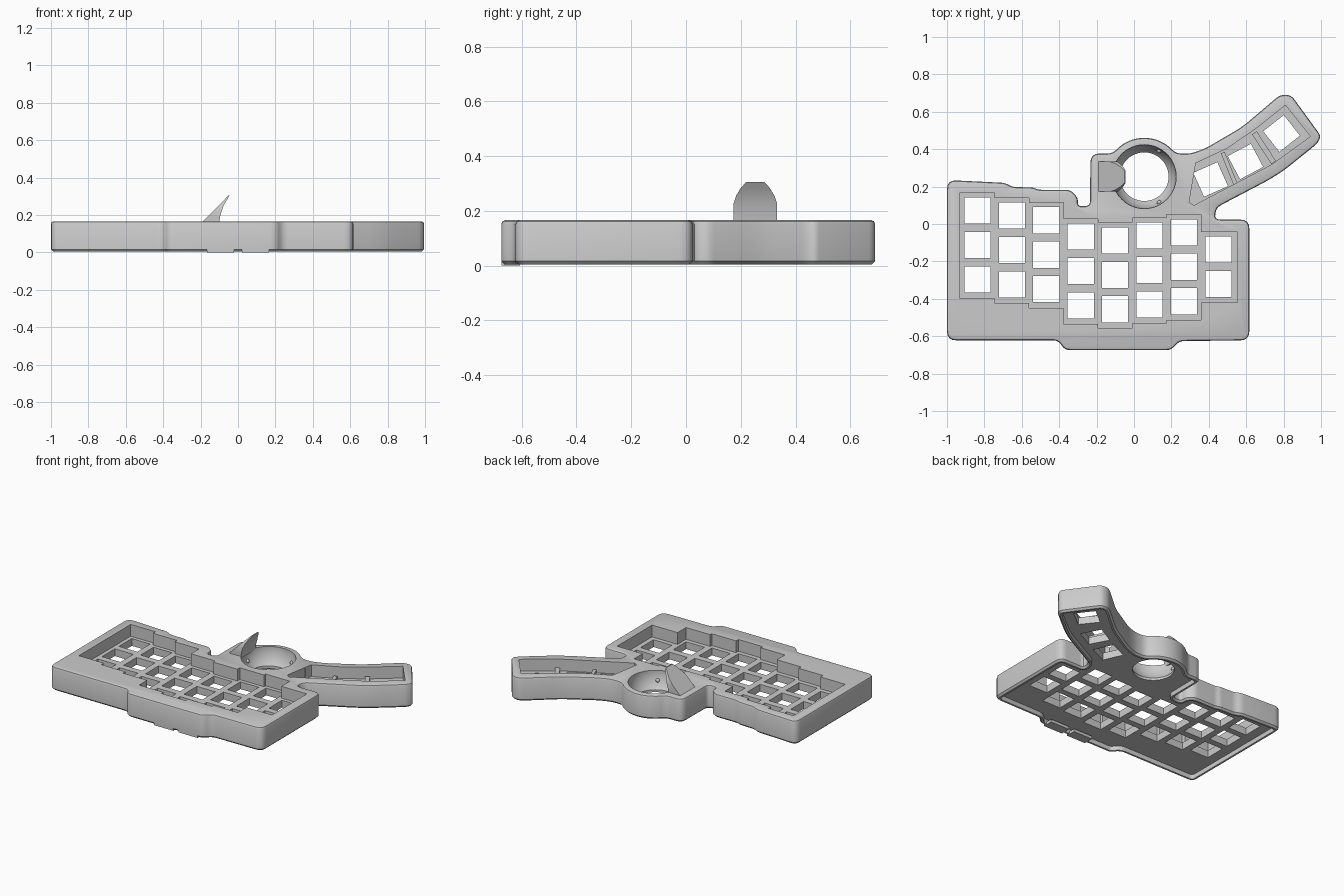
import bpy, bmesh, math
from mathutils import Vector, Matrix

if "Cube" in bpy.data.objects:
    bpy.data.objects.remove(bpy.data.objects["Cube"])

grey = bpy.data.materials.new("light_grey_plastic")
grey.use_nodes = True
tone = (0.6, 0.6, 0.6, 1)
grey.diffuse_color = tone
grey.node_tree.nodes["Principled BSDF"].inputs["Base Color"].default_value = tone


def finish(name, bm):
    bmesh.ops.recalc_face_normals(bm, faces=bm.faces[:])
    mesh = bpy.data.meshes.new(name)
    bm.to_mesh(mesh)
    bm.free()
    mesh.materials.append(grey)
    obj = bpy.data.objects.new(name, mesh)
    bpy.context.collection.objects.link(obj)
    return obj


def rounded(points, radius):
    """Replace every corner with a short curve."""
    pts = [Vector(p) for p in points]
    out = []
    for i, p in enumerate(pts):
        a, b = pts[i - 1] - p, pts[(i + 1) % len(pts)] - p
        t = min(radius, 0.45 * a.length, 0.45 * b.length)
        start, end = p + a.normalized() * t, p + b.normalized() * t
        for k in range(5):
            s = k / 4
            out.append(start * (1 - s) ** 2 + p * 2 * s * (1 - s) + end * s * s)
    return out


def inset(pts, d):
    """Move a clockwise outline inward by d."""
    out = []
    for i, p in enumerate(pts):
        a = (p - pts[i - 1]).normalized()
        b = (pts[(i + 1) % len(pts)] - p).normalized()
        na, nb = Vector((a.y, -a.x)), Vector((b.y, -b.x))
        out.append(p + (na + nb) * d / max(0.4, 1 + na.dot(nb)))
    return out


def loft(name, rings):
    bm = bmesh.new()
    loops = [[bm.verts.new(co) for co in ring] for ring in rings]
    for low, high in zip(loops, loops[1:]):
        for i in range(len(low)):
            bm.faces.new((low[i - 1], low[i], high[i], high[i - 1]))
    bm.faces.new(loops[0])
    bm.faces.new(loops[-1])
    return finish(name, bm)


def prism(name, pts, layers):
    """Stack the outline through (inset, height) layers."""
    return loft(name, [[(p.x, p.y, z) for p in inset(pts, d)] for d, z in layers])


def boxes(name, items):
    """Boxes given as (centre, size, turn in degrees)."""
    bm = bmesh.new()
    for centre, size, turn in items:
        m = (Matrix.Translation(centre) @ Matrix.Rotation(math.radians(turn), 4, "Z")
             @ Matrix.Diagonal((*size, 1)))
        bmesh.ops.create_cube(bm, size=1, matrix=m)
    return finish(name, bm)


def cut(target, cutter):
    cutter.hide_render = True
    mod = target.modifiers.new("cut", "BOOLEAN")
    mod.operation, mod.solver, mod.object = "DIFFERENCE", "EXACT", cutter
    bpy.context.view_layer.objects.active = target
    bpy.ops.object.modifier_apply(modifier=mod.name)
    bpy.data.objects.remove(cutter)


TOP, PLATE, UNDER = 0.166, 0.085, 0.035
PITCH, HOLE = 0.184, 0.14
ball = Vector((0.055, 0.253, 0.162))

# Case outline, clockwise: back edge, ball ring, thumb arm, front edge
ring = [(ball.x + 0.21 * math.cos(math.radians(a)), ball.y + 0.21 * math.sin(math.radians(a)))
        for a in range(144, 35, -18)]
outline = [(-1, .235), (-.69, .22), (-.65, .198), (-.54, .195), (-.51, .183), (-.34, .183),
           (-.3, .14), (-.3, .095), (-.235, .095), (-.233, .377)]
outline += ring + [(.3, .375), (.38, .403), (.58, .52), (.78, .69), (.84, .69), (1, .47),
                   (.98, .43), (.8, .285), (.72, .235), (.44, .088), (.43, .024),
                   (.617, .024), (.617, -.622), (.24, -.626), (.2, -.674), (-.37, -.674),
                   (-.405, -.622), (-1, -.622)]
outline = rounded(outline, 0.05)
case = prism("keyboard_case", outline,
             [(0.012, 0.004), (0, 0.016), (0, TOP - 0.014), (0.004, TOP - 0.004), (0.014, TOP)])

# Underside recess
cut(case, prism("under_cutter", outline, [(0.025, -0.05), (0.025, UNDER)]))

# Key columns: back key y and key count
columns = [(.072, 3), (.045, 3), (.02, 3), (-.067, 3), (-.088, 3), (-.062, 3), (-.045, 3), (-.137, 2)]
first_x = -0.837
back, front, holes = [], [], []
for i, (y, count) in enumerate(columns):
    x = first_x + PITCH * i
    last = y - PITCH * (count - 1)
    left = x - PITCH / 2 - (0.004 if i == 0 else 0)
    right = x + PITCH / 2 + (0.01 if i == 7 else 0)
    back += [Vector((left, y + 0.095)), Vector((right, y + 0.095))]
    front += [Vector((left, last - 0.1)), Vector((right, last - 0.1))]
    holes += [((x, y - PITCH * k, 0.06), (HOLE, HOLE, 0.2), 0) for k in range(count)]
cut(case, prism("key_well_cutter", back + front[::-1], [(0, PLATE), (0, 0.3)]))

# Thumb arm well
arm_well = [Vector(p) for p in [(.295, .115), (.33, .325), (.5, .405), (.66, .515), (.81, .635),
                                (.943, .468), (.735, .318), (.32, .1)]]
cut(case, prism("arm_well_cutter", arm_well, [(0, PLATE), (0, 0.3)]))

# Switch holes
thumb_keys = [(.41, .238, 24), (.596, .334, 28), (.789, .484, 38)]
holes += [((x, y, 0.06), (HOLE, HOLE, 0.2), turn) for x, y, turn in thumb_keys]
cut(case, boxes("switch_hole_cutter", holes))

# Ball socket: spherical cup with an open bottom
bm = bmesh.new()
bmesh.ops.create_uvsphere(bm, u_segments=48, v_segments=24, radius=0.171,
                          matrix=Matrix.Translation(ball))
cut(case, finish("socket_cutter", bm))
bm = bmesh.new()
bmesh.ops.create_cone(bm, cap_ends=True, segments=48, radius1=0.13, radius2=0.13, depth=0.4,
                      matrix=Matrix.Translation((ball.x, ball.y, 0.05)))
cut(case, finish("socket_opening_cutter", bm))

# Ball bearings in the socket
bm = bmesh.new()
for angle in (60, 180, 300):
    a = math.radians(angle)
    spot = ball + Vector((math.cos(a) * 0.16, math.sin(a) * 0.16, -0.06))
    bmesh.ops.create_uvsphere(bm, u_segments=12, v_segments=8, radius=0.013,
                              matrix=Matrix.Translation(spot))
bearings = finish("socket_bearings", bm)

# Curved fin beside the ball: height, right x, half width
fin_rings = []
for z, x, half in [(.15, -.102, .08), (.19, -.096, .08), (.225, -.086, .08), (.255, -.075, .07),
                   (.285, -.057, .052), (.305, -.045, .033)]:
    x_out = min(z - 0.355, x - 0.006)
    fin_rings.append([(x_out, ball.y - half, z), (x, ball.y - half, z),
                      (x, ball.y + half, z), (x_out, ball.y + half, z)])
fin = loft("ball_guard_fin", fin_rings)

# Ridges between thumb keys, and front tabs under the case
boxes("thumb_key_ridges", [((.512, .289, .092), (.022, .2, .03), 22),
                           ((.695, .408, .092), (.03, .19, .03), 33)])
boxes("front_tabs", [((s * 0.093, -0.64, 0.01), (0.145, 0.068, 0.02), 0) for s in (-1, 1)])

for obj in (case, bearings, fin):
    bpy.ops.object.select_all(action="DESELECT")
    obj.select_set(True)
    bpy.context.view_layer.objects.active = obj
    bpy.ops.object.shade_smooth_by_angle(angle=math.radians(30))
